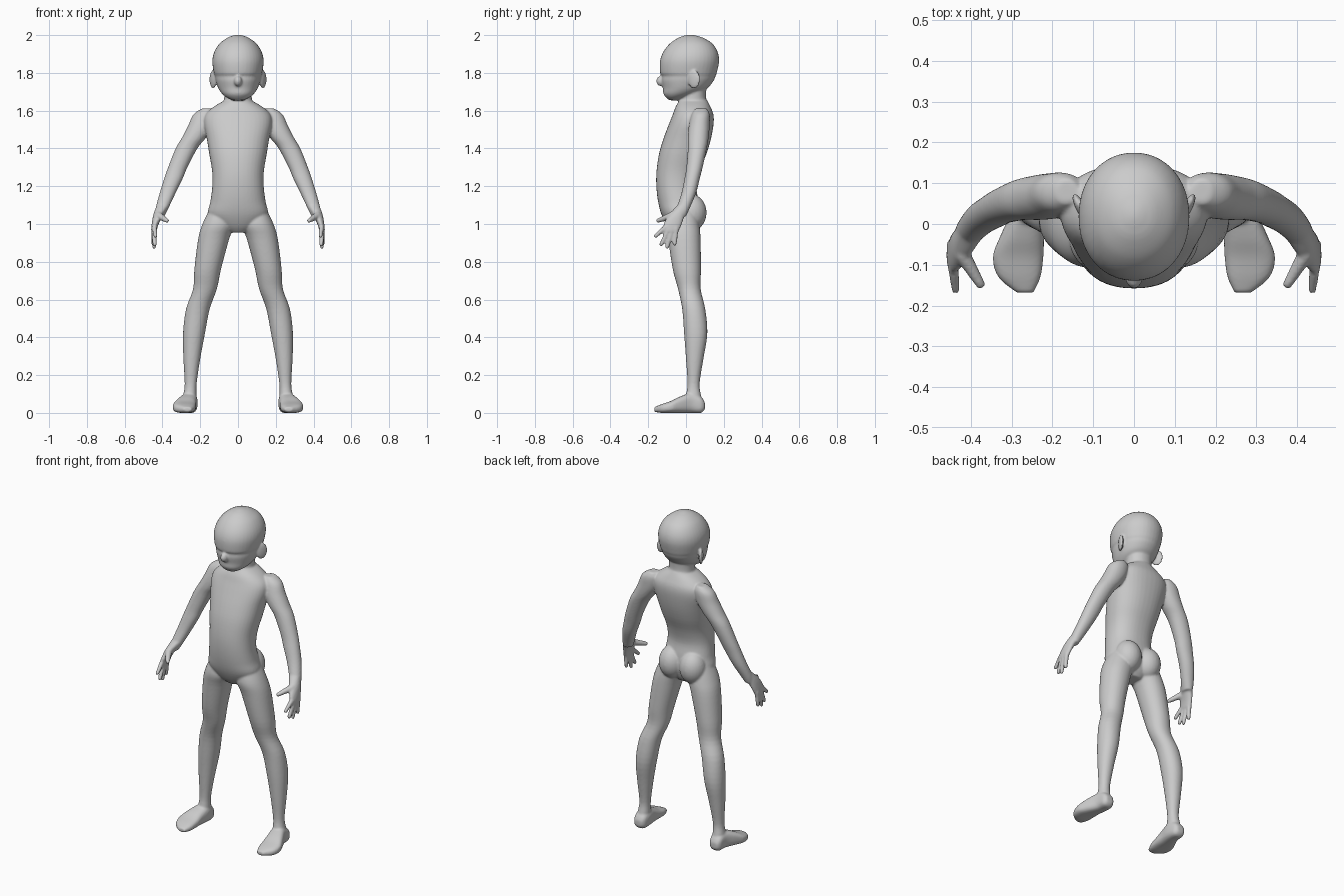
import bpy, bmesh, math
from mathutils import Matrix, Vector

bm = bmesh.new()


def spline(rows, steps=4):
    """Catmull-Rom interpolation through rows of numbers."""
    out = []
    for i in range(len(rows) - 1):
        p0, p1 = rows[max(i - 1, 0)], rows[i]
        p2, p3 = rows[i + 1], rows[min(i + 2, len(rows) - 1)]
        for s in range(steps):
            t = s / steps
            out.append([0.5 * (2 * b + (c - a) * t + (2 * a - 5 * b + 4 * c - d) * t * t
                               + (3 * b - a - 3 * c + d) * t ** 3)
                        for a, b, c, d in zip(p0, p1, p2, p3)])
    return out + [list(rows[-1])]


def loft(rows, axis='z', side=1, power=2.1, n=40):
    """Closed skin over rows (position, u0, u1, v0, v1); side=-1 mirrors in x."""
    rings = []
    for pos, u0, u1, v0, v1 in spline(rows):
        ring = []
        for k in range(n):
            a = 2 * math.pi * k / n
            c, s = math.cos(a), math.sin(a)
            u = (u0 + u1) / 2 + (u1 - u0) / 2 * math.copysign(abs(c) ** (2 / power), c)
            v = (v0 + v1) / 2 + (v1 - v0) / 2 * math.copysign(abs(s) ** (2 / power), s)
            co = (u * side, v, pos) if axis == 'z' else (u * side, pos, v)
            ring.append(bm.verts.new(co))
        rings.append(ring)
    faces = [bm.faces.new(rings[0]), bm.faces.new(rings[-1][::-1])]
    for a, b in zip(rings, rings[1:]):
        for k in range(n):
            j = (k + 1) % n
            faces.append(bm.faces.new((a[k], b[k], b[j], a[j])))
    bmesh.ops.recalc_face_normals(bm, faces=faces)


def centred(rows):
    return [(z, -w, w, y0, y1) for z, w, y0, y1 in rows]


def ellipsoid(centre, radii, turn=0.0):
    m = (Matrix.Translation(centre) @ Matrix.Rotation(turn, 4, 'Z')
         @ Matrix.Diagonal((*radii, 1)))
    bmesh.ops.create_uvsphere(bm, u_segments=24, v_segments=16, radius=1, matrix=m)


def digit(a, b, r1, r2, side):
    """Tapered round-ended finger from a to b."""
    a, b = (Vector((p[0] * side, p[1], p[2])) for p in (a, b))
    d = b - a
    m = Matrix.Translation((a + b) / 2) @ d.to_track_quat('Z', 'Y').to_matrix().to_4x4()
    bmesh.ops.create_cone(bm, cap_ends=True, segments=16, radius1=r1, radius2=r2,
                          depth=d.length, matrix=m)
    ellipsoid(a, (r1,) * 3)
    ellipsoid(b, (r2,) * 3)


# torso
loft(centred([(.955, .05, -.07, .03), (.99, .11, -.10, .055), (1.05, .158, -.13, .07),
              (1.12, .146, -.148, .066), (1.2, .136, -.157, .055), (1.28, .137, -.156, .072),
              (1.37, .152, -.143, .108), (1.45, .165, -.12, .132), (1.53, .18, -.09, .146),
              (1.58, .172, -.07, .145), (1.62, .13, -.055, .13), (1.655, .07, -.035, .112)]),
     power=2.25)
# neck
loft(centred([(1.56, .085, -.05, .12), (1.63, .078, -.04, .117),
              (1.67, .073, -.028, .106), (1.74, .073, -.02, .11)]))
# head
loft(centred([(1.655, .03, -.088, -.03), (1.67, .06, -.106, .0), (1.69, .085, -.12, .06),
              (1.72, .105, -.122, .115), (1.76, .118, -.130, .147), (1.785, .122, -.128, .157),
              (1.80, .128, -.137, .163), (1.86, .136, -.138, .175), (1.91, .126, -.121, .168),
              (1.955, .098, -.086, .14), (1.985, .058, -.042, .092), (1.997, .028, -.01, .055),
              (2.002, .008, .012, .03)]))
# nose
ellipsoid((0, -.131, 1.757), (.021, .027, .028))

for s in (1, -1):
    # ear
    ellipsoid((s * .132, .042, 1.766), (.012, .036, .049), -s * .45)
    # buttock
    ellipsoid((s * .07, .03, 1.06), (.077, .079, .096))
    # leg
    loft([(1.08, .05, .15, -.09, .05), (1.0, .02, .188, -.108, .07),
          (.92, .047, .211, -.095, .077), (.76, .09, .231, -.07, .079),
          (.655, .112, .238, -.042, .078), (.55, .15, .275, -.02, .102),
          (.42, .175, .291, -.01, .113), (.285, .2, .289, 0, .092),
          (.155, .219, .282, .008, .072), (.09, .22, .29, 0, .08),
          (.04, .222, .29, 0, .085)], side=s)
    # foot
    loft([(.1, .237, .28, .02, .055), (.08, .22, .295, .0, .085), (.03, .214, .302, 0, .105),
          (-.03, .22, .328, 0, .087), (-.08, .222, .346, 0, .063),
          (-.13, .229, .333, 0, .046), (-.168, .246, .288, .006, .03)],
         axis='y', side=s, power=2.8)
    # arm
    loft([(1.612, .14, .19, .05, .11), (1.58, .12, .236, .03, .125),
          (1.52, .13, .264, .015, .125), (1.46, .167, .295, .01, .12),
          (1.4, .215, .33, .01, .11), (1.3, .268, .37, .002, .088),
          (1.24, .293, .391, -.008, .073), (1.16, .332, .416, -.025, .052),
          (1.08, .37, .437, -.052, .018), (1.04, .39, .441, -.07, .0)], side=s)
    # palm
    loft([(1.1, .365, .43, -.045, .012), (1.05, .395, .448, -.09, -.005),
          (1.0, .42, .457, -.118, -.022), (.962, .431, .46, -.12, -.038)], side=s)
    # fingers and thumb
    for a, b in (((.443, -.106, .985), (.437, -.160, .937)),
                 ((.446, -.092, .972), (.441, -.131, .892)),
                 ((.447, -.072, .97), (.444, -.1, .879)),
                 ((.447, -.052, .975), (.448, -.06, .895))):
        digit(a, b, .0135, .011, s)
    digit((.42, -.075, 1.045), (.377, -.147, 1.018), .02, .012, s)

mesh = bpy.data.meshes.new("body")
bm.to_mesh(mesh)
bm.free()
body = bpy.data.objects.new("body", mesh)
bpy.context.collection.objects.link(body)

# fuse the parts into one smooth skin
fuse = body.modifiers.new("fuse", 'REMESH')
fuse.mode = 'VOXEL'
fuse.voxel_size = 0.006
fuse.use_smooth_shade = True
soften = body.modifiers.new("soften", 'SMOOTH')
soften.factor = 0.5
soften.iterations = 5
